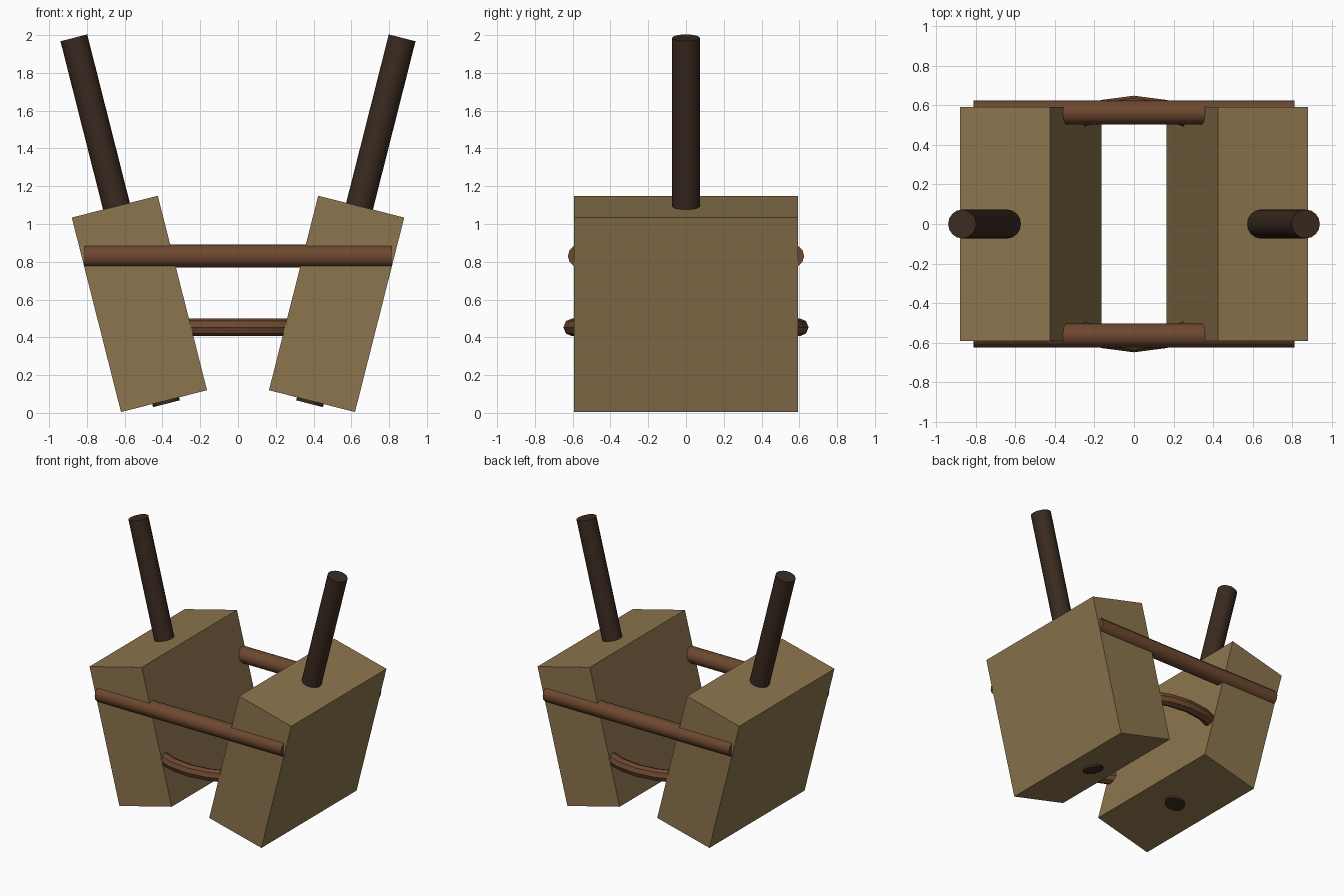
import bpy, math

if "Cube" in bpy.data.objects:
    bpy.data.objects.remove(bpy.data.objects["Cube"])

TILT = math.radians(14.2)


def material(name, rgb):
    m = bpy.data.materials.new(name)
    m.diffuse_color = (*rgb, 1)
    m.use_nodes = True
    m.node_tree.nodes["Principled BSDF"].inputs["Base Color"].default_value = m.diffuse_color
    return m


pale_wood = material("pale wood", (0.26, 0.178, 0.075))
dark_wood = material("dark wood", (0.042, 0.023, 0.014))
red_brown = material("red brown", (0.155, 0.065, 0.029))


def finish(name, mat, smooth=True):
    ob = bpy.context.object
    ob.name = name
    ob.data.materials.append(mat)
    if smooth:
        bpy.ops.object.shade_smooth_by_angle(angle=math.radians(35))
    return ob


for side, s in (("left", -1), ("right", 1)):
    # Leaning block
    bpy.ops.mesh.primitive_cube_add(size=1, location=(s * 0.522, 0, 0.577),
                                    rotation=(0, s * TILT, 0))
    bpy.context.object.scale = (0.47, 1.186, 1.062)
    finish(side + "_block", pale_wood, smooth=False)
    # Handle running through the block and just out of its underside
    bpy.ops.mesh.primitive_cylinder_add(vertices=16, radius=0.073, depth=1.998,
                                        location=(s * 0.624, 0, 1.017),
                                        rotation=(0, s * TILT, 0))
    finish(side + "_handle", dark_wood)

for side, s in (("front", -1), ("back", 1)):
    # Straight crossbar half sunk into the block faces
    bpy.ops.mesh.primitive_cylinder_add(vertices=12, radius=0.061, depth=1.626,
                                        location=(0, s * 0.564, 0.83),
                                        rotation=(0, math.pi / 2, 0))
    finish(side + "_crossbar", red_brown)

# Ring joining the blocks lower down
bpy.ops.mesh.primitive_torus_add(major_segments=24, minor_segments=8,
                                 major_radius=0.602, minor_radius=0.047,
                                 location=(0, 0, 0.453))
finish("binding_ring", red_brown)
